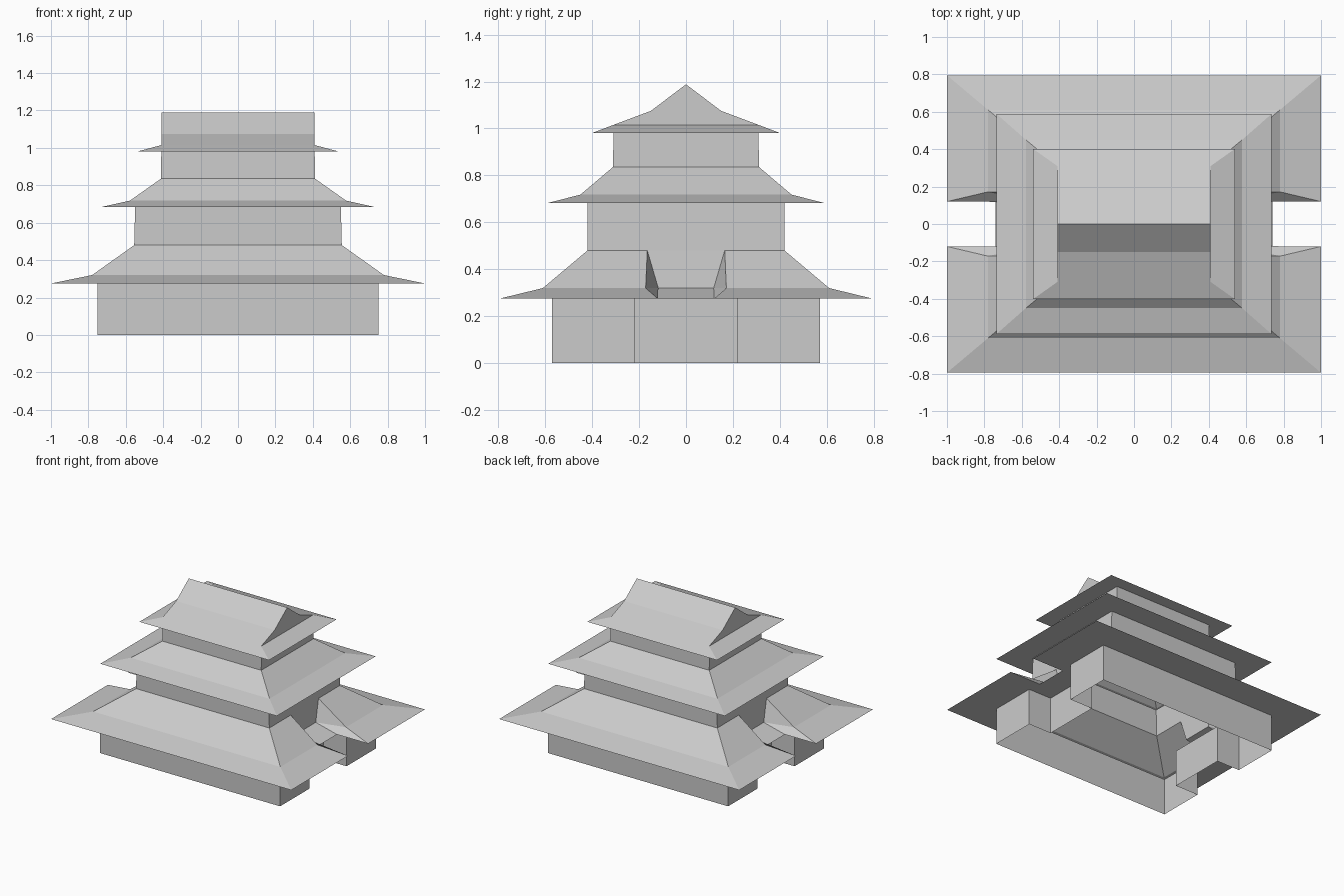
import bpy, bmesh

if "Cube" in bpy.data.objects:
    bpy.data.objects.remove(bpy.data.objects["Cube"])


def rect(x, y, z):
    """Rectangular outline of half-sizes x, y at height z."""
    return [(-x, -y, z), (x, -y, z), (x, y, z), (-x, y, z)]


def notched(x, y, n_out, x_in, n_in, z):
    """Rectangular outline with a notch in the middle of both short sides."""
    right = [(x, -y), (x, -n_out), (x_in, -n_in),
             (x_in, n_in), (x, n_out), (x, y)]
    left = [(-a, -b) for a, b in right]
    return [(a, b, z) for a, b in right + left]


def finish(name, bm):
    bmesh.ops.remove_doubles(bm, verts=bm.verts, dist=0.0005)
    bmesh.ops.recalc_face_normals(bm, faces=bm.faces)
    mesh = bpy.data.meshes.new(name)
    bm.to_mesh(mesh)
    bm.free()
    obj = bpy.data.objects.new(name, mesh)
    bpy.context.collection.objects.link(obj)
    return obj


def loft(name, loops):
    """Skin a stack of closed outlines, left open at both ends."""
    bm = bmesh.new()
    rings = [[bm.verts.new(p) for p in loop] for loop in loops]
    for a, b in zip(rings, rings[1:]):
        for i in range(len(a)):
            j = (i + 1) % len(a)
            bm.faces.new((a[i], a[j], b[j], b[i]))
    return finish(name, bm)


# ground floor walls with recessed side entrances
loft("ground_walls", [notched(.75, .57, .22, .56, .22, 0),
                      notched(.75, .57, .22, .56, .22, .275)])

# lower roof: soffit, shallow eave, steep slope, folded around the notches
loft("lower_roof", [notched(.75, .57, .22, .56, .22, .275),
                    notched(1, .795, .12, .74, .12, .275),
                    notched(.78, .61, .172, .565, .118, .32),
                    notched(.555, .42, .165, .555, .165, .48)])

# middle storey
loft("middle_walls", [rect(.555, .42, .48), rect(.55, .42, .683)])
loft("middle_roof", [rect(.55, .42, .683), rect(.735, .588, .683),
                     rect(.578, .45, .718), rect(.412, .312, .835)])

# top storey with its eave skirt
loft("upper_walls", [rect(.412, .312, .835), rect(.41, .308, .98)])
loft("upper_eaves", [rect(.41, .308, .98), rect(.54, .402, .98),
                     rect(.41, .31, 1.015)])

# gabled top: bent roof profile run along x, closed by two gable ends
profile = [(-.31, 1.015), (-.15, 1.075), (0, 1.188), (.15, 1.075), (.31, 1.015)]
bm = bmesh.new()
ends = [[bm.verts.new((x, y, z)) for y, z in profile] for x in (-.41, .41)]
for i in range(len(profile) - 1):
    bm.faces.new((ends[0][i], ends[1][i], ends[1][i + 1], ends[0][i + 1]))
for end in ends:
    bm.faces.new(end)
finish("gable_roof", bm)
